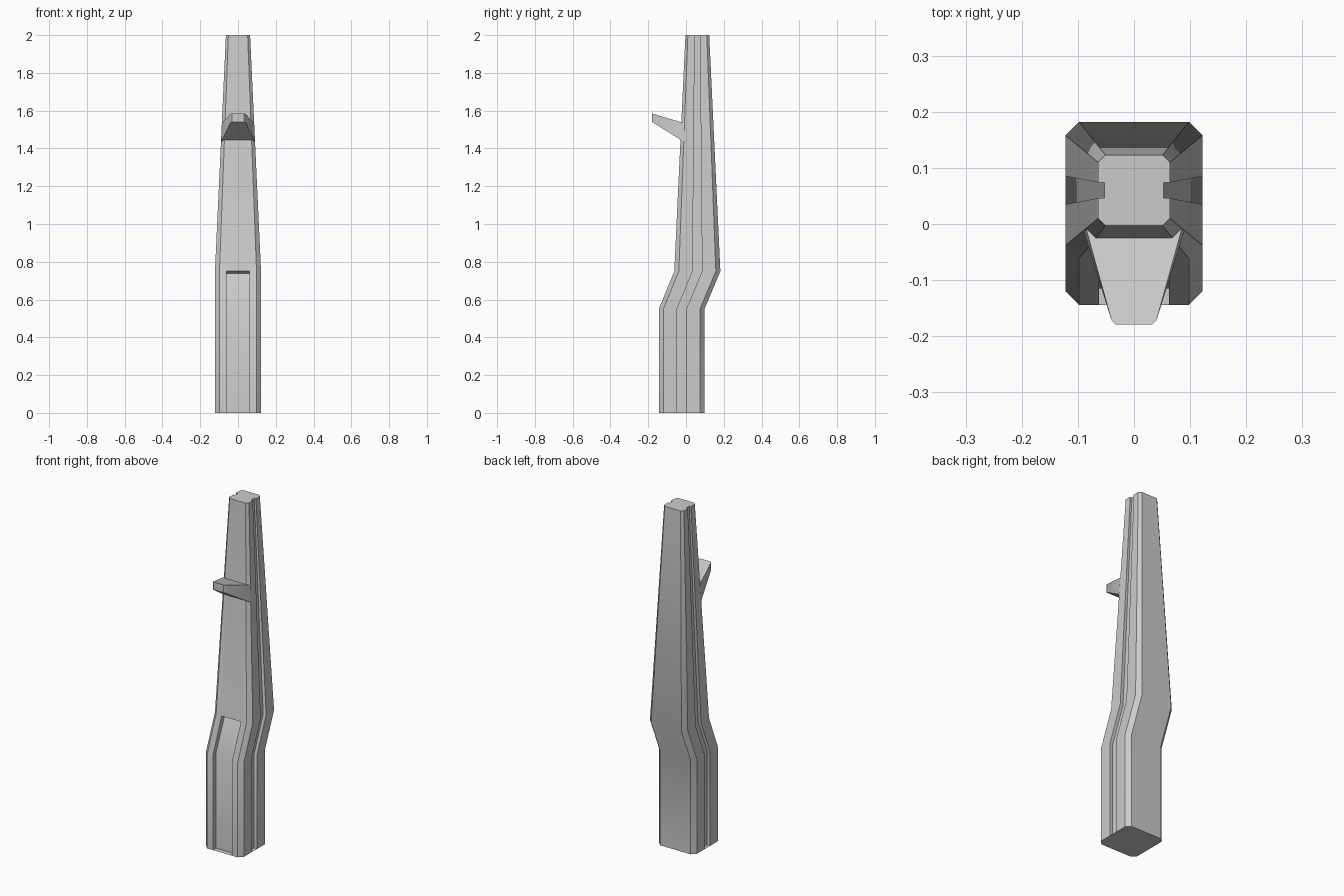
import bpy, bmesh

if "Cube" in bpy.data.objects:
    bpy.data.objects.remove(bpy.data.objects["Cube"])


def finish(bm, name):
    bmesh.ops.recalc_face_normals(bm, faces=bm.faces)
    mesh = bpy.data.meshes.new(name)
    bm.to_mesh(mesh)
    bm.free()
    ob = bpy.data.objects.new(name, mesh)
    bpy.context.collection.objects.link(ob)
    bpy.ops.object.select_all(action='DESELECT')
    ob.select_set(True)
    bpy.context.view_layer.objects.active = ob
    bpy.ops.object.shade_smooth_by_angle(angle=0.52)
    return ob


def mirror_loop(half):
    return half + [(-x, y) for x, y in reversed(half)]


# Chamfered section with a groove in each side
def section(yc, hx, hy, c, lip, g, d):
    return mirror_loop([
        (lip, yc - hy), (hx - c, yc - hy), (hx, yc - hy + c),
        (hx, yc - g), (hx - d, yc - g), (hx - d, yc + g), (hx, yc + g),
        (hx, yc + hy - c), (hx - c, yc + hy)])


# Post: straight base, backward kink, tapering upper part
levels = [
    (0.00, (-0.023, 0.122, 0.121, 0.024, 0.062, 0.025, 0.019)),
    (0.55, (-0.023, 0.122, 0.121, 0.024, 0.062, 0.025, 0.019)),
    (0.75, (0.060, 0.122, 0.122, 0.024, 0.062, 0.025, 0.019)),
    (2.00, (0.060, 0.064, 0.063, 0.013, 0.032, 0.014, 0.011)),
]
bm = bmesh.new()
rings = [[bm.verts.new((x, y, z)) for x, y in section(*p)] for z, p in levels]
n = len(rings[0])
for k, (a, b) in enumerate(zip(rings, rings[1:])):
    for i in range(n):
        j = (i + 1) % n
        if i == n - 1 and k < 2:
            continue  # left open for the front recess
        bm.faces.new((a[i], a[j], b[j], b[i]))
bm.faces.new(rings[-1])

# Front recess running from the ground to the top of the kink
floor = [[bm.verts.new((s * 0.062, y, z)) for s in (1, -1)]
         for y, z in ((-0.115, 0), (-0.115, 0.555), (-0.036, 0.737))]
for k in range(2):
    bm.faces.new(floor[k] + floor[k + 1][::-1])
    for s, r in ((0, 0), (1, n - 1)):
        bm.faces.new((rings[k][r], floor[k][s], floor[k + 1][s], rings[k + 1][r]))
bm.faces.new((rings[2][0], rings[2][n - 1], floor[2][1], floor[2][0]))

# Plain underside that also closes the groove ends
bm.faces.new([v for i, v in enumerate(rings[0]) if i % n not in (4, 5, n - 5, n - 6)])
finish(bm, "post")

# Front hook: tapering wedge with a rising nose
bm = bmesh.new()
top = mirror_loop([(0.085, -0.010), (0.040, -0.172), (0.033, -0.179)])
low = mirror_loop([(0.090, -0.012), (0.040, -0.172), (0.033, -0.179)])
t = [bm.verts.new((x, y, 1.585 + (y + 0.179) * -0.30)) for x, y in top]
b = [bm.verts.new((x, y, 1.540 + (y + 0.179) * -0.63)) for x, y in low]
bm.faces.new(t)
bm.faces.new(b)
for i in range(6):
    j = (i + 1) % 6
    bm.faces.new((t[i], t[j], b[j], b[i]))
finish(bm, "front_hook")
